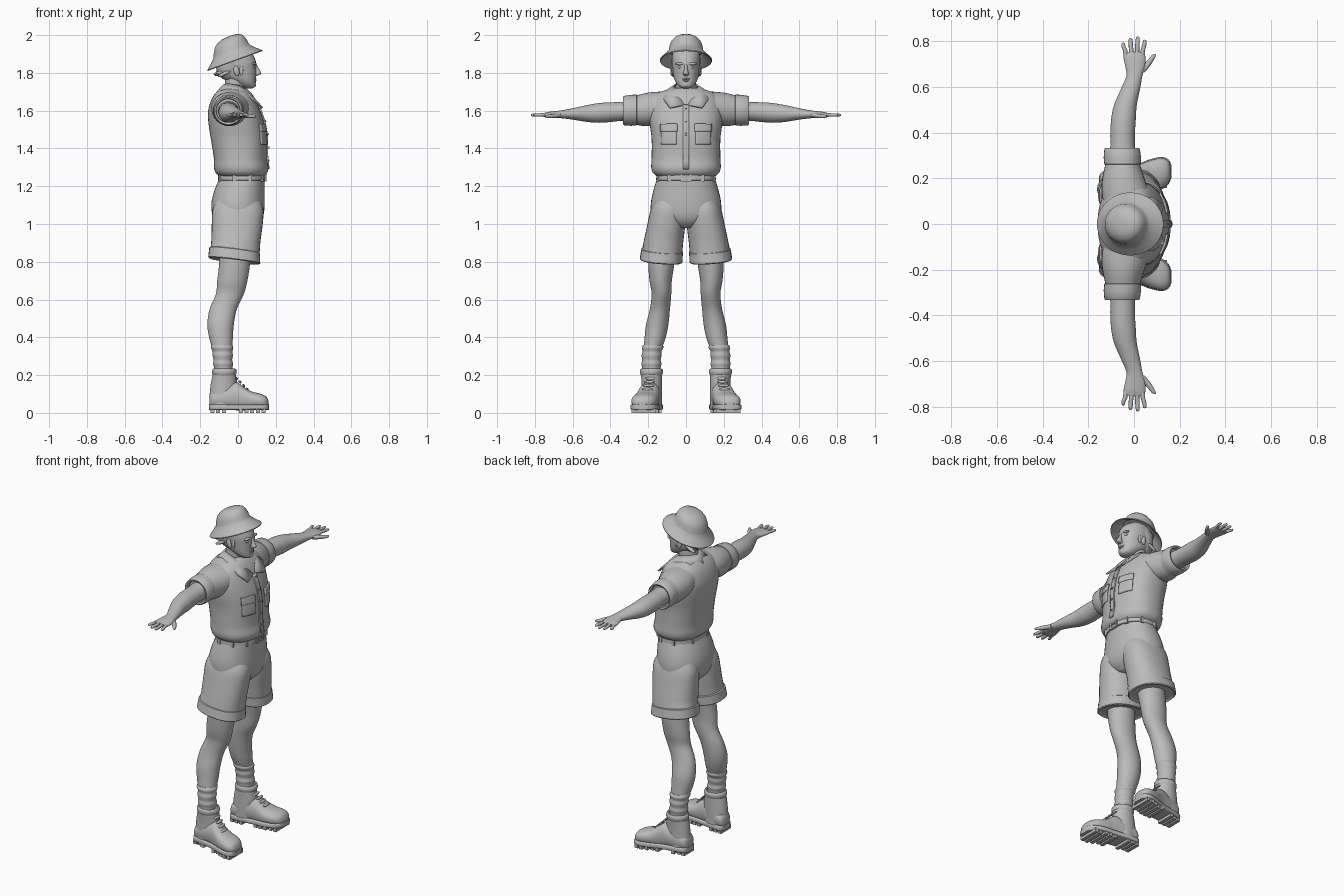
import bpy, bmesh, math
from mathutils import Matrix, Vector
from mathutils.bvhtree import BVHTree

if "Cube" in bpy.data.objects:
    bpy.data.objects.remove(bpy.data.objects["Cube"])

CM = 0.01  # all part sizes below are in hundredths of a unit
made = []

clay = bpy.data.materials.new("plain grey")
clay.use_nodes = True
grey = (0.5, 0.5, 0.5, 1)
clay.diffuse_color = grey
clay.node_tree.nodes["Principled BSDF"].inputs["Base Color"].default_value = grey


def finish(name, bm, mirror=False):
    """Turn a bmesh into a named object, optionally mirrored across the body."""
    bmesh.ops.recalc_face_normals(bm, faces=bm.faces)
    mesh = bpy.data.meshes.new(name)
    bm.to_mesh(mesh)
    bm.free()
    mesh.materials.append(clay)
    obj = bpy.data.objects.new(name, mesh)
    bpy.context.collection.objects.link(obj)
    if mirror:
        mod = obj.modifiers.new("Mirror", 'MIRROR')
        mod.use_axis = (False, True, False)
        mod.use_mirror_merge = False
    made.append(obj)
    return obj


def spline(rings, steps):
    """Catmull-Rom interpolation between cross-sections."""
    out, last = [], len(rings) - 1
    for i in range(last):
        quad = zip(rings[max(i - 1, 0)], rings[i], rings[i + 1], rings[min(i + 2, last)])
        quad = list(quad)
        for k in range(steps):
            t = k / steps
            out.append([b + t / 2 * (c - a + t * (2 * a - 5 * b + 4 * c - d + t * (3 * (b - c) + d - a)))
                        for a, b, c, d in quad])
    return out + [rings[-1]]


def loft(name, rings, axis="Z", steps=4, sides=32, power=2.0, mirror=False):
    """Skin rings of (position on axis, two centre coordinates, two radii)."""
    bm, loops = bmesh.new(), []
    for t, c1, c2, r1, r2 in spline(rings, steps):
        loop = []
        for k in range(sides):
            a = math.tau * k / sides
            u, v = math.cos(a), math.sin(a)
            p = c1 + r1 * math.copysign(abs(u) ** (2 / power), u)
            q = c2 + r2 * math.copysign(abs(v) ** (2 / power), v)
            co = {"X": (t, p, q), "Y": (p, t, q), "Z": (p, q, t)}[axis]
            loop.append(bm.verts.new(Vector(co) * CM))
        loops.append(loop)
    for low, high in zip(loops, loops[1:]):
        for k in range(sides):
            n = (k + 1) % sides
            bm.faces.new((low[k], low[n], high[n], high[k]))
    bm.faces.new(loops[0])
    bm.faces.new(loops[-1])
    return finish(name, bm, mirror)


def shapes(name, specs, kind="ball", mirror=False):
    """Balls or boxes given as (centre, half sizes, tilt in degrees)."""
    bm = bmesh.new()
    for centre, half, tilt in specs:
        m = (Matrix.Translation(Vector(centre) * CM) @ Matrix.Rotation(math.radians(tilt), 4, 'Y')
             @ Matrix.Diagonal(Vector((*half, 1 / CM)) * CM))
        if kind == "ball":
            bmesh.ops.create_uvsphere(bm, u_segments=16, v_segments=10, radius=1, matrix=m)
        else:
            bmesh.ops.create_cube(bm, size=2, matrix=m)
    return finish(name, bm, mirror)


def patch(name, target, y0, y1, z0, z1, lift=0.6, mirror=False):
    """A thin plate laid on the front of another part."""
    tree = BVHTree.FromPolygons([v.co for v in target.data.vertices],
                                [p.vertices for p in target.data.polygons])
    bm, n = bmesh.new(), 8
    grid = []
    for i in range(n + 1):
        for j in range(n + 1):
            y, z = y0 + (y1 - y0) * i / n, z0 + (z1 - z0) * j / n
            hit = tree.ray_cast(Vector((1, y * CM, z * CM)), Vector((-1, 0, 0)))[0]
            grid.append(bm.verts.new(hit + Vector((lift * CM, 0, 0))))
    for i in range(n):
        for j in range(n):
            a = i * (n + 1) + j
            bm.faces.new((grid[a], grid[a + n + 1], grid[a + n + 2], grid[a + 1]))
    obj = finish(name, bm, mirror)
    mod = obj.modifiers.new("Thickness", 'SOLIDIFY')
    mod.thickness, mod.offset = 0.009, 0
    return obj


# Shirt: body, placket, pockets, sleeves and rolled cuffs
shirt = loft("shirt_body", [
    (125, 2, 0, 11.5, 15), (127, 1.8, 0, 13.6, 17.4), (130, 1.7, 0, 14.4, 18.4), (135, 1.2, 0, 14, 18.2),
    (145, .4, 0, 14.8, 18.2), (153, -.8, 0, 14.8, 19.2), (160, -2, 0, 13.8, 19.6), (166, -2.4, 0, 11.6, 18),
    (169.5, -2.4, 0, 9.3, 14.5), (172, -2.2, 0, 6.5, 7.5)], power=2.3, sides=48)
patch("shirt_placket", shirt, -1.5, 1.5, 129, 163, .3)
patch("chest_pockets", shirt, 5, 13, 142, 151, .2, True)
patch("pocket_flaps", shirt, 4.6, 13.4, 149, 153, .6, True)
for z in range(133, 162, 7):
    patch("shirt_button", shirt, -.5, .5, z, z + 1, .9)
loft("sleeves", [
    (8, -3, 162.5, 10.2, 7.8), (15, -4, 161.4, 10.2, 8.6), (21, -4.7, 160.6, 9, 8.8),
    (27, -5, 160.2, 7.4, 7.6), (31, -5, 160, 7, 7)], "Y", mirror=True)
loft("sleeve_cuffs", [
    (25.8, -5, 160.3, 7, 7.2), (26.2, -5, 160.3, 8, 8.2), (29, -5.1, 160.2, 8.2, 8.2), (32.8, -5.2, 160, 7.8, 7.8),
    (33.4, -5.2, 160, 7.3, 7.3), (33, -5.2, 160, 6.4, 6.4), (29, -5.2, 160, 6, 6)], "Y", 1, mirror=True)

# Collar: half a folded strip, mirrored
inner = [(-7.6, 0, 173.5), (-5, 5, 174), (1, 6.5, 173), (6.5, 4.5, 168.5), (11, 1, 163)]
outer = [(-11.5, 0, 169), (-8.5, 8, 170.3), (0, 11, 170), (8, 11.8, 166), (12.8, 8.5, 161.5)]
bm = bmesh.new()
rows = [[bm.verts.new(Vector(p) * CM) for p in row] for row in (inner, outer)]
for k in range(len(inner) - 1):
    bm.faces.new((rows[0][k], rows[0][k + 1], rows[1][k + 1], rows[1][k]))
collar = finish("shirt_collar", bm, True)
collar.modifiers["Mirror"].use_mirror_merge = True
mod = collar.modifiers.new("Thickness", 'SOLIDIFY')
mod.thickness, mod.offset = 0.01, 0

# Shorts: seat, legs and turned hems that dip toward the front
loft("shorts_seat", [
    (98, 0, 0, 9, 6), (101, 0, 0, 12, 13), (105, 0, 0, 13.6, 18), (111, 0, 0, 14.1, 18.6),
    (118, .8, 0, 13.2, 17.2), (124, 2, 0, 12, 15.4), (126, 2, 0, 12, 15)], power=2.2, sides=40)
legs = loft("shorts_legs", [
    (81, -2, 13.2, 13, 10.6), (90, -1.2, 12, 13, 10.5), (100, -.4, 10.4, 13.5, 10),
    (108, 0, 9.4, 13.4, 9.2), (114, 0, 8.5, 11, 7.5)], power=2.3, mirror=True)
hems = loft("shorts_hems", [
    (86.5, -1.8, 12.5, 12.6, 10.3), (86, -1.8, 12.6, 13.4, 11), (80.8, -2, 13.2, 13.8, 11.3),
    (80.3, -2, 13.2, 13.2, 10.8), (81, -2, 13.2, 12, 9.6), (88, -1.5, 12.8, 10, 8)],
    steps=1, power=2.3, mirror=True)
for obj in (legs, hems):
    for v in obj.data.vertices:
        if v.co.z < 0.88:
            v.co.z -= 0.12 * (v.co.x + 0.02) + 0.08 * (0.13 - v.co.y)

# Belt with loops and a framed buckle
loft("belt", [(123, 2, 0, 12, 15.2), (123.2, 2, 0, 12.6, 15.8), (127.6, 2, 0, 12.5, 15.6), (127.8, 2, 0, 12, 15)],
     steps=1, power=2.2, sides=48)
shapes("belt_loops", [((2 + 12.4 * math.cos(a), 15.6 * math.sin(a), 125.3), (.9, .9, 2.8), 0)
                      for a in (0.6, 1.2, 1.9, 2.7)], "box", True)
shapes("buckle_frame", [((14.6, s * 2.5, 125.3), (.5, .5, 2.7), 0) for s in (-1, 1)]
       + [((14.6, 0, 125.3 + s * 2.3), (.5, 2.8, .5), 0) for s in (-1, 1)]
       + [((14.7, 0, 125.3), (.4, 2, .3), 0)], "box")

# Arms, hands, fingers and thumbs
loft("arms", [
    (26, -5, 160, 6, 5.5), (34, -5, 159.6, 5.4, 5), (40, -5, 159.2, 5.4, 5.2), (46, -4.6, 158.8, 5.4, 5.2),
    (52, -3.8, 158.5, 5, 4.5), (59, -1.6, 158.3, 4.2, 3.2), (65, .2, 158.1, 3.5, 2.2), (69, .5, 158, 4.3, 1.8),
    (73, .2, 157.8, 4.8, 1.5), (75.5, .1, 157.7, 4.4, 1)], "Y", mirror=True)
for finger, x, tip, drift in (("little", -3.4, 79.5, -1.3), ("ring", -1.1, 81.6, -.4),
                              ("middle", 1.2, 82.2, .4), ("index", 3.4, 80.8, 1.3)):
    loft(finger + "_fingers", [
        (73, x, 157.8, 1, .9), (76, x + drift / 3, 157.8, 1, .9), (tip - 1.5, x + drift, 157.7, .9, .8),
        (tip - .3, x + drift, 157.7, .6, .5), (tip, x + drift, 157.7, .1, .1)], "Y", 2, 10, mirror=True)
loft("thumbs", [(66.5, 3, 157.6, 1.6, 1.1), (69, 5, 157.3, 1.8, 1.2), (72, 7.4, 157, 1.3, 1),
                (74, 8.7, 157, .9, .7), (74.6, 9, 157, .1, .1)], "Y", 3, 12, mirror=True)

# Bare legs and slouched socks
loft("legs", [
    (92, -1.2, 12, 8.6, 7.6), (80, -1.7, 13, 8.2, 7), (70, -3, 13.4, 8, 5.9), (63, -4.3, 13, 7.4, 5.2),
    (55, -7.8, 13.8, 7.2, 5.3), (47, -9.2, 15.2, 7, 5.9), (40, -9, 16.3, 6.3, 5.6), (32, -8.2, 18, 5, 4.7),
    (24, -7.8, 18.3, 4.6, 4.5)], mirror=True)
loft("socks", [
    (20, -7.6, 18.3, 5, 5), (24, -7.8, 18.3, 4.9, 4.9), (26, -7.9, 18.3, 5.3, 5.3), (28, -8, 18.3, 4.9, 4.9),
    (30.5, -8.1, 18.2, 5.4, 5.3), (32.5, -8.2, 18, 5.2, 5), (34.5, -8.4, 17.7, 5.9, 5.7),
    (36, -8.6, 17.4, 5.4, 5.2)], mirror=True)

# Boots: shaft, padded rim, foot, sole, lugs, laces
loft("boot_shafts", [
    (4, -8, 18, 7, 5.4), (10, -7.8, 18, 7.2, 5.4), (16, -7.4, 18.1, 6.9, 5.4), (21, -7.2, 18.3, 6, 5.6),
    (23, -7.2, 18.3, 5.6, 5.4)], mirror=True)
loft("boot_rims", [(19.8, -7.2, 18.3, 5.8, 5.5), (21, -7.2, 18.3, 6.5, 6), (22.6, -7.2, 18.3, 6.4, 6),
                   (23.4, -7.2, 18.3, 5.6, 5.3), (22, -7.2, 18.3, 4, 4)], steps=2, mirror=True)
foot = [(-15.2, 17.5, 6, 2.5, 3), (-13.5, 17.7, 7, 4.8, 4.5), (-7, 18.4, 8, 5.5, 6), (-1, 19.4, 8.8, 5.7, 7.4),
        (3, 20.3, 7.5, 6.1, 6.3), (7, 21.2, 6.7, 6.7, 4.7), (12, 22.3, 6.2, 6.6, 3.9),
        (15, 22.9, 5.6, 4.8, 3), (16.2, 23.1, 5, 2, 1.2)]
loft("boot_feet", foot, "X", power=2.3, mirror=True)
loft("boot_soles", [(x * 1.015, y, 3.1, r + .5, 1.5) for x, y, z, r, h in foot], "X", power=6, mirror=True)
lugs = []
for x in (-13.5, -10.5, -7.5, 1.5, 4.5, 7.5, 10.5, 13.5):
    near = min(foot, key=lambda ring: abs(ring[0] - x))
    lugs.append(((x, near[1], 1.2), (1.05, near[3] - .1, 1.2), 0))
shapes("sole_lugs", lugs, "box", True)
shapes("boot_laces", [((-.8 + 1.9 * k, 18.8 + .5 * k, 18.3 - 1.9 * k), (.9, 3, .6), 45) for k in range(5)],
       mirror=True)

# Neck, head and face
loft("neck", [(160, -3, 0, 7, 8), (168, -2.4, 0, 5.8, 6), (174, -1.5, 0, 5.4, 5.4), (180, -.8, 0, 6, 5.5)])
loft("head", [
    (171.8, 6, 0, 1.5, 1.5), (172.8, 5.3, 0, 3.9, 3.6), (175, 3.6, 0, 5.8, 5.4), (178, 1, 0, 8.5, 6.6),
    (182, -.2, 0, 9.9, 7.2), (186, -.7, 0, 10.2, 7.5), (191, -2, 0, 9, 7), (195, -3, 0, 4, 4)], power=2.15)
loft("nose", [(184.5, 9.2, 0, .7, .7), (181.5, 10.2, 0, 1.3, 1), (179.8, 10.7, 0, 1.6, 1.5),
              (178.8, 9.8, 0, 1.3, 1.4), (178.4, 9.2, 0, .4, .5)], sides=16)
shapes("brows", [((8.6, 3, 184.8), (1.2, 2.7, .8), 0)], mirror=True)
shapes("eyes", [((8.3, 3, 183), (.9, 1.3, .7), 0)], mirror=True)
shapes("lips", [((9.1, 0, 176.8), (.8, 2.1, .5), 0), ((9, 0, 175.9), (.8, 1.8, .5), 0)])
shapes("chin", [((8, 0, 173.6), (1.6, 2, 1.4), 0)])
shapes("ears", [((-.8, 7.5, 181), (1.5, .8, 2.8), -12)], mirror=True)

# Hair: back mass and swept tufts below the hat
loft("hair_back", [(176.5, -5, 0, 2.5, 4), (178.5, -5, 0, 5, 5.8), (182, -4.5, 0, 7, 7.2), (188, -3.5, 0, 8, 7.8)])
shapes("hair_tufts", [((-9.6 + .35 * abs(y), y, 179.5 + k % 2), (3.6, 1.3, 1), -25 + 12 * (k % 3))
                      for k, y in enumerate((-6.4, -4.2, -2, 0, 2.1, 4.3, 6.3))])
shapes("sideburns", [((1.8, 7, 181.5), (1, .6, 3), 0)], mirror=True)

# Hat: sloping brim and domed crown, tipped back
hat = loft("hat", [
    (5, 0, 0, 9.4, 8.6), (.2, 0, 0, 14.6, 13.2), (0, 0, 0, 15.4, 13.7), (.5, 0, 0, 15.5, 13.8),
    (3, 0, 0, 12.6, 11.4), (5.2, 0, 0, 10.4, 9.4), (6, 0, 0, 10, 9.1), (8.5, .4, 0, 9.3, 8.7), (10.5, .8, 0, 8.3, 7.8),
    (12, 1.3, 0, 6.8, 6.4), (13, 1.7, 0, 4.6, 4.3), (13.4, 2, 0, 2, 2)], steps=1, sides=48)
hat.location = (-0.015, 0, 1.863)
hat.rotation_euler.y = math.radians(-20)

bpy.ops.object.select_all(action='DESELECT')
for obj in made:
    obj.select_set(True)
bpy.context.view_layer.objects.active = shirt
bpy.ops.object.shade_smooth_by_angle(angle=math.radians(40))
